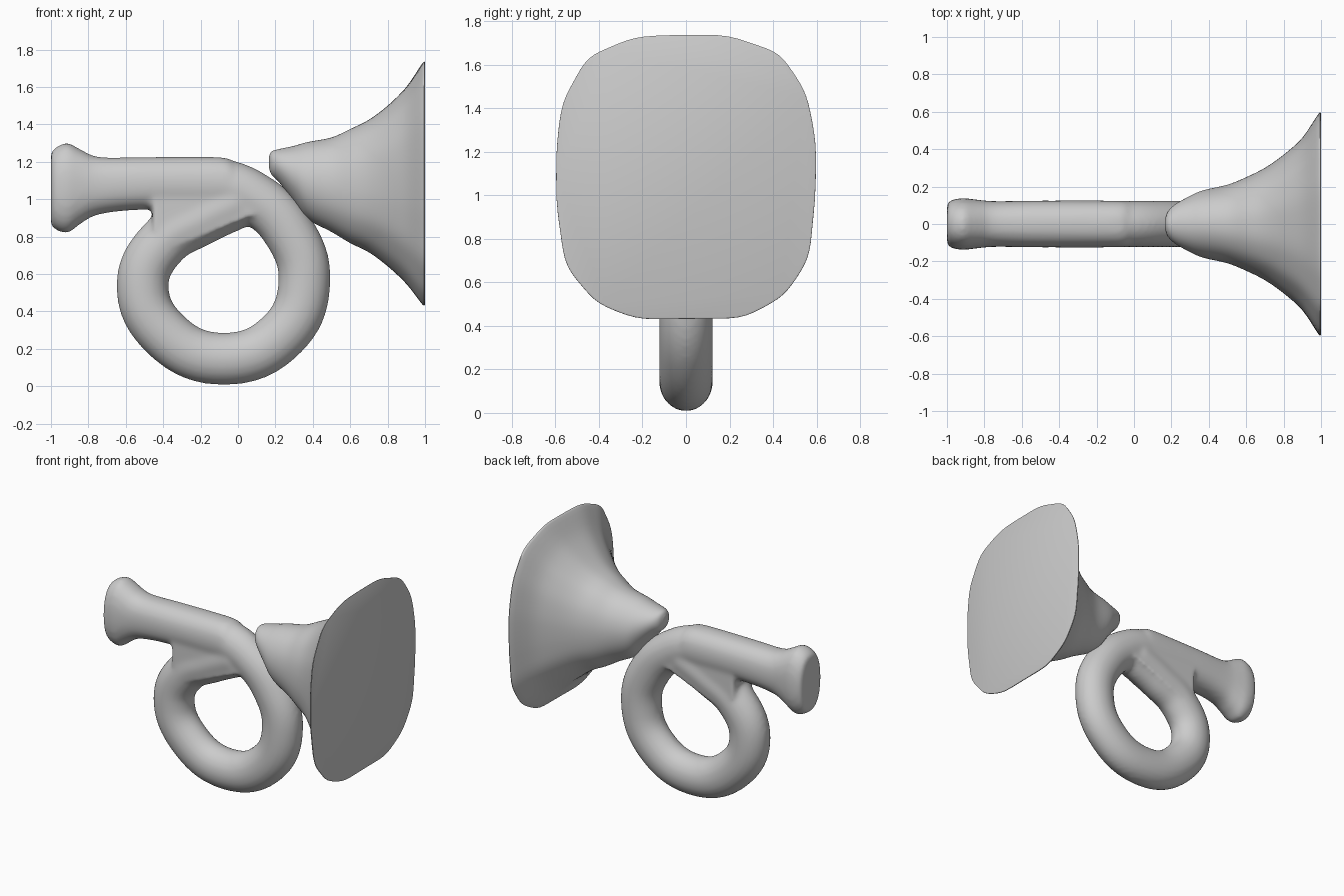
import bpy, bmesh, math

cube = bpy.data.objects.get("Cube")
if cube:
    bpy.data.objects.remove(cube, do_unlink=True)

grey = bpy.data.materials.new("plain_grey")
grey.use_nodes = True
grey.diffuse_color = (0.6, 0.6, 0.6, 1)
grey.node_tree.nodes["Principled BSDF"].inputs["Base Color"].default_value = (0.6, 0.6, 0.6, 1)


def make_object(name, bm):
    bmesh.ops.recalc_face_normals(bm, faces=bm.faces)
    mesh = bpy.data.meshes.new(name)
    bm.to_mesh(mesh)
    bm.free()
    obj = bpy.data.objects.new(name, mesh)
    bpy.context.collection.objects.link(obj)
    return obj


def only_select(*objs):
    bpy.ops.object.select_all(action='DESELECT')
    for o in objs:
        o.select_set(True)
    bpy.context.view_layer.objects.active = objs[0]


def power(v, n):
    return math.copysign(abs(v) ** (2 / n), v)


def smooth_profile(rows, steps=4):
    """Catmull-Rom interpolation of the section table."""
    out = []
    for i in range(len(rows) - 1):
        a, b, c, d = (rows[min(max(i + k, 0), len(rows) - 1)] for k in (-1, 0, 1, 2))
        for s in range(steps):
            t = s / steps
            out.append([q + 0.5 * t * (r - p + t * (2 * p - 5 * q + 4 * r - s2 + t * (3 * (q - r) + s2 - p)))
                        for p, q, r, s2 in zip(a, b, c, d)])
    return out + [list(rows[-1])]


def loft(name, rows, sides=64, ripple=0.0):
    """Superellipse rings along x; rows hold x, bottom, top, half depth, exponent."""
    bm = bmesh.new()
    rings = []
    for x, low, high, depth, n in smooth_profile(rows):
        ring = []
        for k in range(sides):
            a = 2 * math.pi * k / sides
            wave = 1 + ripple * max(0, x) ** 3 * (math.sin(9 * a) + math.sin(14 * a + 1))
            ring.append(bm.verts.new((x, depth * power(math.cos(a), n) * wave,
                                      (low + high) / 2 + (high - low) / 2 * power(math.sin(a), n) * wave)))
        rings.append(ring)
    for r0, r1 in zip(rings, rings[1:]):
        for k in range(sides):
            j = (k + 1) % sides
            bm.faces.new((r0[k], r0[j], r1[j], r1[k]))
    bm.faces.new(rings[0])
    bm.faces.new(rings[-1])
    return make_object(name, bm)


# Mouthpiece and straight pipe
body = loft("horn_body", [
    (-1.0, 0.86, 1.25, 0.11, 2.3), (-0.97, 0.835, 1.28, 0.13, 2.3),
    (-0.91, 0.82, 1.30, 0.138, 2.3), (-0.84, 0.87, 1.265, 0.13, 2.3),
    (-0.74, 0.92, 1.225, 0.122, 2.3), (-0.5, 0.945, 1.225, 0.125, 2.3),
    (-0.1, 0.945, 1.225, 0.125, 2.3), (-0.03, 0.95, 1.2, 0.12, 2.3)])

# Looped tube, bent down from the pipe and back up to it
path = [(-0.3, 1.085), (-0.1, 1.08), (0.08, 1.01), (0.27, 0.83), (0.355, 0.56), (0.24, 0.28),
        (-0.08, 0.147), (-0.39, 0.28), (-0.51, 0.54), (-0.4, 0.77), (-0.2, 0.89), (0.0, 0.985)]
curve = bpy.data.curves.new("loop_tube", 'CURVE')
curve.dimensions = '3D'
curve.bevel_depth = 0.14
curve.bevel_resolution = 8
curve.resolution_u = 12
curve.use_fill_caps = True
spline = curve.splines.new('BEZIER')
spline.bezier_points.add(len(path) - 1)
for p, (x, z) in zip(spline.bezier_points, path):
    p.co = (x, 0, z)
    p.handle_left_type = p.handle_right_type = 'AUTO'
loop = bpy.data.objects.new("loop_tube", curve)
loop.scale.y = 0.89
bpy.context.collection.objects.link(loop)
only_select(loop)
bpy.ops.object.convert(target='MESH')

# Web filling the gap between pipe and loop
bm = bmesh.new()
outline = [(-0.45, 1.08), (0.06, 1.05), (0.1, 0.92), (0.0, 0.88), (-0.2, 0.8), (-0.4, 0.72), (-0.46, 0.86)]
face = bm.faces.new([bm.verts.new((x, -0.112, z)) for x, z in outline])
extruded = bmesh.ops.extrude_face_region(bm, geom=[face])["geom"]
bmesh.ops.translate(bm, vec=(0, 0.224, 0), verts=[v for v in extruded if isinstance(v, bmesh.types.BMVert)])
web = make_object("web", bm)

# Fuse and soften the tubes
only_select(body, loop, web)
bpy.ops.object.join()
remesh = body.modifiers.new("fuse", 'REMESH')
remesh.mode = 'VOXEL'
remesh.voxel_size = 0.016
soften = body.modifiers.new("soften", 'SMOOTH')
soften.factor = 0.5
soften.iterations = 8
bpy.ops.object.convert(target='MESH')

# Flared bell with a flat closed mouth
bell = loft("bell", [
    (0.165, 1.17, 1.225, 0.02, 2), (0.18, 1.13, 1.255, 0.065, 2), (0.22, 1.09, 1.268, 0.105, 2),
    (0.3, 0.985, 1.285, 0.15, 2), (0.37, 0.895, 1.305, 0.18, 2), (0.5, 0.825, 1.33, 0.21, 2.1),
    (0.6, 0.765, 1.375, 0.25, 2.2), (0.7, 0.715, 1.425, 0.3, 2.3), (0.8, 0.64, 1.5, 0.37, 2.5),
    (0.9, 0.545, 1.6, 0.46, 2.7), (0.985, 0.435, 1.725, 0.585, 2.9), (1.0, 0.435, 1.73, 0.587, 2.9)],
    sides=96, ripple=0.004)

for obj in (body, bell):
    obj.data.materials.clear()
    obj.data.materials.append(grey)
    for poly in obj.data.polygons:
        poly.material_index = 0
    only_select(obj)
    bpy.ops.object.shade_smooth_by_angle(angle=math.radians(50))
